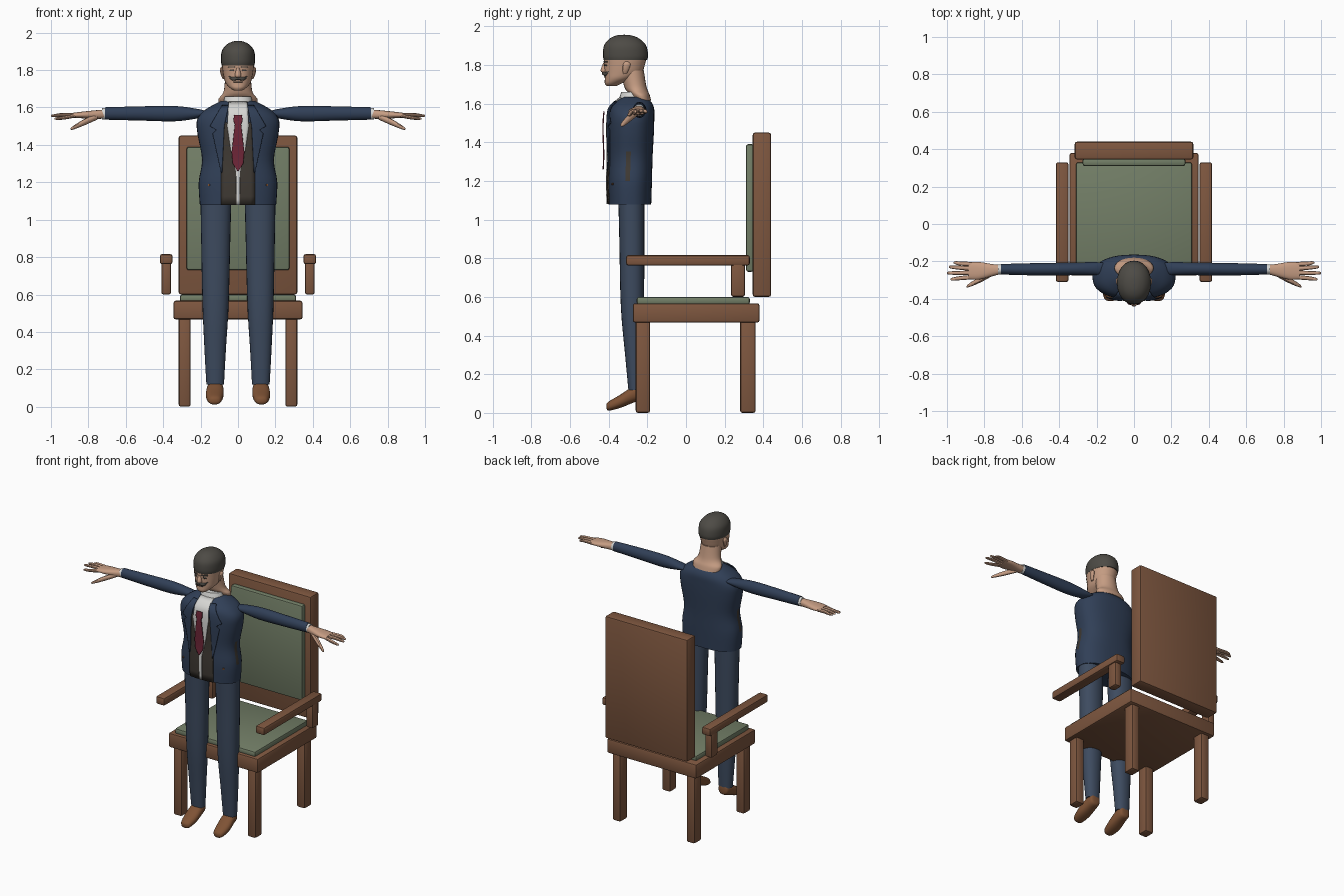
import bpy, bmesh
from math import cos, sin, pi
from mathutils import Vector

cube = bpy.data.objects.get("Cube")
if cube:
    bpy.data.objects.remove(cube)

parts = []


def material(name, r, g, b):
    mat = bpy.data.materials.new(name)
    mat.use_nodes = True
    mat.diffuse_color = (r, g, b, 1)
    shader = mat.node_tree.nodes["Principled BSDF"]
    shader.inputs["Base Color"].default_value = (r, g, b, 1)
    shader.inputs["Roughness"].default_value = 0.8
    return mat


wood = material("brown wood", .21, .095, .05)
fabric = material("sage fabric", .17, .21, .135)
jacket_blue = material("navy jacket", .03, .05, .095)
trouser_blue = material("slate trousers", .047, .07, .115)
skin = material("skin", .57, .34, .23)
hair_grey = material("dark hair", .075, .07, .06)
vest_brown = material("dark waistcoat", .05, .042, .034)
white = material("white shirt", .68, .68, .66)
red = material("red tie", .16, .02, .04)
leather = material("tan leather", .21, .085, .035)


def add(name, bm, mat):
    bmesh.ops.recalc_face_normals(bm, faces=bm.faces)
    mesh = bpy.data.meshes.new(name)
    bm.to_mesh(mesh)
    bm.free()
    mesh.materials.append(mat)
    obj = bpy.data.objects.new(name, mesh)
    bpy.context.collection.objects.link(obj)
    parts.append(obj)
    return obj


def box(name, low, high, mat, bevel=.012):
    low, high = Vector(low), Vector(high)
    bm = bmesh.new()
    bmesh.ops.create_cube(bm, size=1)
    bmesh.ops.scale(bm, vec=high - low, verts=bm.verts)
    bmesh.ops.translate(bm, vec=(low + high) / 2, verts=bm.verts)
    bmesh.ops.bevel(bm, geom=bm.edges[:], offset=bevel, segments=2,
                    profile=.5, affect='EDGES')
    return add(name, bm, mat)


def smooth(rings, steps=4):
    """Catmull-Rom resampling of (along, u, v, radius_u, radius_v) rings."""
    pts = [rings[0], *rings, rings[-1]]
    out = []
    for a, b, c, d in zip(pts, pts[1:], pts[2:], pts[3:]):
        for k in range(steps):
            t = k / steps
            out.append([q + t / 2 * (r - p + t * (2*p - 5*q + 4*r - s
                        + t * (3 * (q - r) + s - p)))
                        for p, q, r, s in zip(a, b, c, d)])
    return out + [list(rings[-1])]


def loft(name, rings, mat, axis='z', side=1, power=2.0, count=24, capped=True):
    order = {'z': (1, 2, 0), 'x': (0, 1, 2), 'y': (1, 0, 2)}[axis]
    bm = bmesh.new()
    loops = []
    for t, u, v, ru, rv in rings:
        loop = []
        for i in range(count):
            c, s = cos(2 * pi * i / count), sin(2 * pi * i / count)
            du = abs(c) ** (2 / power) * (1 if c > 0 else -1) * max(ru, .001)
            dv = abs(s) ** (2 / power) * (1 if s > 0 else -1) * max(rv, .001)
            p = (t, u + du, v + dv)
            x, y, z = (p[k] for k in order)
            loop.append(bm.verts.new((x * side, y, z)))
        loops.append(loop)
    for a, b in zip(loops, loops[1:]):
        for i in range(count):
            j = (i + 1) % count
            bm.faces.new((a[i], a[j], b[j], b[i]))
    if capped:
        bm.faces.new(loops[0])
        bm.faces.new(loops[-1])
    return add(name, bm, mat)


def front_y(rings, x, z, power):
    """Front surface of an upright loft at x, z."""
    for a, b in zip(rings, rings[1:]):
        if a[0] <= z <= b[0]:
            break
    f = min(max((z - a[0]) / (b[0] - a[0]), 0), 1)
    cy, rx, ry = (a[k] + f * (b[k] - a[k]) for k in (2, 3, 4))
    return cy - ry * (1 - min(abs(x / rx), 1) ** power) ** (1 / power)


def plate(name, rings, power, rows, mat, lift, side=1):
    """Thin sheet draped over the front of a loft; rows are (z, x0, x1)."""
    bm = bmesh.new()
    grid = []
    for a, b in zip(rows, rows[1:]):
        for k in range(7):
            z, x0, x1 = (p + (q - p) * k / 6 for p, q in zip(a, b))
            xs = [x0 + (x1 - x0) * i / 8 for i in range(9)]
            grid.append([bm.verts.new((x * side, front_y(rings, x, z, power) - lift, z))
                         for x in xs])
    for a, b in zip(grid, grid[1:]):
        for i in range(8):
            bm.faces.new((a[i], a[i + 1], b[i + 1], b[i]))
    bmesh.ops.remove_doubles(bm, verts=bm.verts, dist=1e-5)
    obj = add(name, bm, mat)
    solid = obj.modifiers.new("thickness", 'SOLIDIFY')
    solid.thickness, solid.offset = .006, 0
    return obj


# Chair
box("seat_frame", (-.345, -.275, .467), (.345, .38, .567), wood)
box("seat_cushion", (-.31, -.255, .56), (.31, .33, .6), fabric)
box("backrest", (-.317, .345, .6), (.317, .44, 1.45), wood)
box("back_cushion", (-.275, .31, .73), (.275, .352, 1.39), fabric)
for side, label in ((1, "left"), (-1, "right")):
    def sided(name, x0, x1, y0, y1, z0, z1):
        xs = sorted((x0 * side, x1 * side))
        box(label + name, (xs[0], y0, z0), (xs[1], y1, z1), wood)
    sided("_front_leg", .253, .317, -.26, -.185, 0, .48)
    sided("_back_leg", .253, .317, .28, .36, 0, .48)
    sided("_armrest", .35, .418, -.31, .33, .762, .816)
    sided("_arm_post", .358, .41, .233, .305, .6, .78)

# Jacket body, with a dark pocket slit on each flank
torso = smooth([(1.078, 0, -.29, .204, .11), (1.2, 0, -.29, .21, .114),
                (1.32, 0, -.286, .192, .113), (1.45, 0, -.284, .215, .118),
                (1.53, 0, -.282, .22, .118), (1.58, 0, -.278, .185, .112),
                (1.615, 0, -.27, .13, .085), (1.635, 0, -.27, .09, .055)])
jacket = loft("jacket", torso, jacket_blue, power=2.4, count=40)
jacket.data.materials.append(vest_brown)
for f in jacket.data.polygons:
    c = f.center
    if abs(c.x) > .15 and -.316 < c.y < -.294 and 1.2 < c.z < 1.36:
        f.material_index = 1

# Waistcoat, shirt, tie and lapels
plate("waistcoat", torso, 2.4, [(1.08, -.09, .09), (1.35, -.09, .09),
      (1.52, -.075, .075)], vest_brown, .004)
plate("shirt_front", torso, 2.4, [(1.08, -.009, .009), (1.25, -.01, .01),
      (1.38, -.04, .04), (1.5, -.058, .058), (1.63, -.05, .05)], white, .008)
plate("tie", torso, 2.4, [(1.26, -.003, .003), (1.3, -.028, .028),
      (1.36, -.034, .034), (1.51, -.017, .017), (1.53, -.025, .025),
      (1.56, -.02, .02)], red, .027)
for side, label in ((1, "left"), (-1, "right")):
    plate(label + "_lapel", torso, 2.4, [(1.25, .085, .09), (1.46, .075, .135),
          (1.48, .074, .115), (1.5, .073, .15), (1.61, .05, .085)],
          jacket_blue, .011, side)
    plate(label + "_button", torso, 2.4, [(1.18, .15, .16), (1.19, .15, .16)],
          leather, .004, side)

# Neck and collar
loft("shirt_collar", [(1.6, 0, -.285, .085, .07), (1.66, 0, -.28, .07, .055)], white)
loft("neck", smooth([(1.615, 0, -.225, .1, .045), (1.645, 0, -.238, .104, .05),
                     (1.67, 0, -.255, .084, .056), (1.7, 0, -.265, .074, .058),
                     (1.77, 0, -.28, .068, .062)]), skin)

# Head, hair and face
head = smooth([(1.69, 0, -.385, .022, .025), (1.705, 0, -.375, .044, .045),
               (1.73, 0, -.345, .066, .075), (1.76, 0, -.325, .076, .097),
               (1.8, 0, -.318, .083, .105), (1.84, 0, -.315, .087, .11),
               (1.9, 0, -.315, .082, .103), (1.94, 0, -.317, .045, .06)])
loft("head", head, skin, power=2.1)
loft("hair", smooth([(1.825, 0, -.313, .087, .112), (1.85, 0, -.313, .091, .117),
                     (1.9, 0, -.315, .087, .109), (1.935, 0, -.318, .062, .078),
                     (1.952, 0, -.32, .03, .04), (1.956, 0, -.32, .002, .002)]),
     hair_grey, power=2.1)
loft("nose", smooth([(1.758, 0, -.42, .008, .006), (1.77, 0, -.424, .017, .018),
                     (1.81, 0, -.42, .008, .008)]), skin, count=12)
plate("mouth", head, 2.1, [(1.735, -.022, .022), (1.74, -.022, .022)], vest_brown, .001)

for side, label in ((1, "left"), (-1, "right")):
    plate(label + "_eye", head, 2.1, [(1.795, .022, .044), (1.803, .025, .042)],
          hair_grey, .001, side)
    plate(label + "_eyebrow", head, 2.1, [(1.813, .016, .05), (1.82, .016, .052)],
          hair_grey, .002, side)
    loft(label + "_moustache", smooth([(0, -.427, 1.757, .008, .009),
         (.03, -.416, 1.753, .009, .01), (.052, -.394, 1.768, .004, .003)]),
         hair_grey, 'x', side, count=10)
    loft(label + "_ear", smooth([(1.752, .078, -.316, .004, .008),
         (1.775, .084, -.312, .008, .016), (1.805, .087, -.306, .01, .019),
         (1.818, .086, -.308, .003, .006)]), skin, 'z', side, count=12)

    # Sleeve, cuff and hand
    loft(label + "_sleeve", smooth([(.165, -.238, 1.568, .032, .012),
         (.22, -.238, 1.567, .034, .026), (.34, -.24, 1.567, .034, .041),
         (.52, -.242, 1.568, .033, .038), (.712, -.242, 1.568, .028, .033)]),
         jacket_blue, 'x', side)
    loft(label + "_cuff", [(.69, -.242, 1.567, .027, .031),
         (.728, -.243, 1.566, .027, .03)], white, 'x', side)
    loft(label + "_palm", smooth([(.71, -.243, 1.565, .024, .024),
         (.76, -.247, 1.562, .033, .023), (.83, -.25, 1.56, .047, .018),
         (.885, -.25, 1.558, .045, .013)]), skin, 'x', side, 2.4)
    fingers = (("little", -.215, -.207, .965, 1.56), ("ring", -.238, -.23, .99, 1.562),
               ("middle", -.261, -.262, 1, 1.56), ("index", -.284, -.295, .982, 1.545))
    for digit, y0, y1, tip, z in fingers:
        loft(f"{label}_{digit}_finger", smooth([(.865, y0, 1.558, .012, .011),
             (.93, (y0 + y1) / 2, z, .011, .01), (tip - .01, y1, z - .004, .008, .007),
             (tip, y1, z - .005, .002, .002)]), skin, 'x', side, count=10)
    loft(label + "_thumb", smooth([(.75, -.258, 1.552, .016, .016),
         (.82, -.296, 1.522, .016, .017), (.88, -.327, 1.492, .01, .01),
         (.895, -.335, 1.485, .003, .003)]), skin, 'x', side, count=12)

    # Trouser leg and shoe
    loft(label + "_trouser_leg", smooth([(.118, .122, -.262, .047, .036),
         (.3, .122, -.268, .057, .047), (.55, .12, -.277, .07, .06),
         (.9, .119, -.28, .078, .065), (1.14, .118, -.283, .083, .068)]),
         trouser_blue, 'z', side, 2.2)
    loft(label + "_shoe", smooth([(-.412, .125, .034, .012, .01),
         (-.398, .125, .036, .034, .024), (-.34, .125, .06, .047, .034),
         (-.275, .122, .094, .044, .042), (-.235, .122, .103, .036, .036),
         (-.226, .122, .103, .02, .02)]), leather, 'y', side, 2.3)

# Smooth shading with sharp edges kept
bpy.ops.object.select_all(action='DESELECT')
for obj in parts:
    obj.select_set(True)
bpy.context.view_layer.objects.active = parts[0]
bpy.ops.object.shade_smooth_by_angle(angle=.6)
